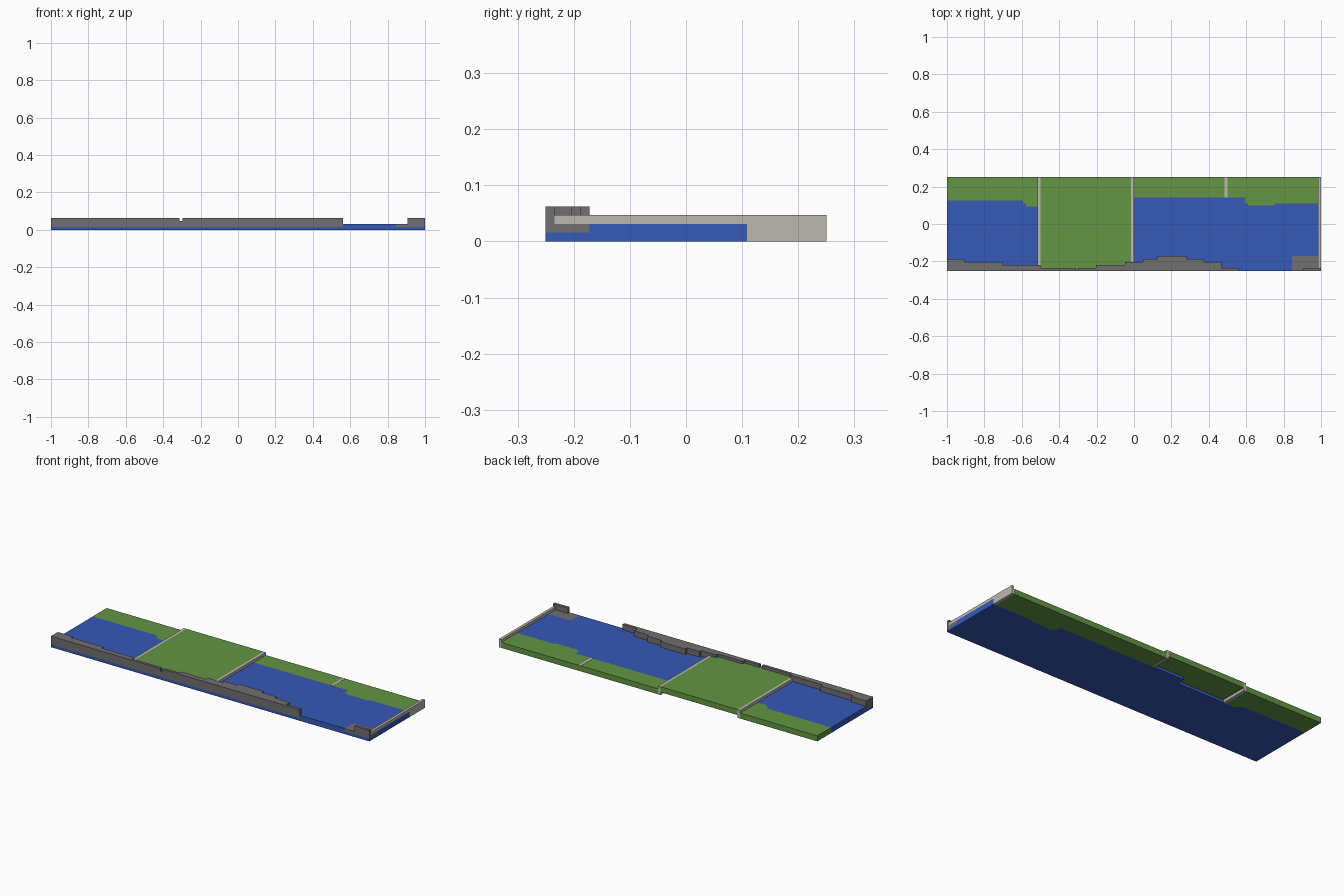
import bpy
import bmesh

if "Cube" in bpy.data.objects:
    bpy.data.objects.remove(bpy.data.objects["Cube"])

U = 1 / 64             # one grid cell
FRONT, BACK = -0.25, 0.25


def material(name, rgb):
    m = bpy.data.materials.new(name)
    m.use_nodes = True
    m.diffuse_color = (*rgb, 1)
    bsdf = m.node_tree.nodes["Principled BSDF"]
    bsdf.inputs["Base Color"].default_value = (*rgb, 1)
    bsdf.inputs["Roughness"].default_value = 0.9
    return m


GRASS = material("grass green", (0.125, 0.30, 0.056))
WATER = material("water blue", (0.036, 0.10, 0.47))
ROCK = material("rock grey", (0.165, 0.158, 0.162))
STONE = material("pale stone", (0.50, 0.48, 0.43))


def prism(name, points, depth, mat):
    """Extrude a closed 3D outline along a vector."""
    outline = [p for i, p in enumerate(points) if p != points[i - 1]]
    bm = bmesh.new()
    face = bm.faces.new([bm.verts.new(p) for p in outline])
    top = bmesh.ops.extrude_face_region(bm, geom=[face])
    verts = [v for v in top["geom"] if isinstance(v, bmesh.types.BMVert)]
    bmesh.ops.translate(bm, verts=verts, vec=depth)
    bmesh.ops.recalc_face_normals(bm, faces=bm.faces)
    mesh = bpy.data.meshes.new(name)
    bm.to_mesh(mesh)
    bm.free()
    mesh.materials.append(mat)
    ob = bpy.data.objects.new(name, mesh)
    bpy.context.collection.objects.link(ob)


def edge(steps, x0, x1):
    """Stepped line from x0 to x1; steps are (end x, y)."""
    pts, x = [], x0
    for end, y in steps:
        if end > x and x < x1:
            pts += [(x, y), (min(end, x1), y)]
            x = min(end, x1)
    return pts


def slab(name, front, back, x0, x1, z0, z1, mat):
    outline = edge(front, x0, x1) + edge(back, x0, x1)[::-1]
    prism(name, [(x, y, z0) for x, y in outline], (0, 0, z1 - z0), mat)


def flat(y):
    return [(1, y)]


# Stepped shoreline of the rock and the two banks between water and grass
rock_edge = [(-0.906, -0.188), (-0.703, -0.203), (-0.5, -0.219), (-0.203, -0.234),
             (-0.047, -0.219), (0.047, -0.203), (0.125, -0.188), (0.281, -0.172),
             (0.375, -0.188), (0.469, -0.203), (0.562, -0.234), (0.844, FRONT), (1, -0.172)]
bank = [(-0.594, 0.125), (-0.578, 0.109), (-0.5, 0.094), (-0.203, 0.094),
        (0, 0.141), (0.594, 0.141), (0.609, 0.109), (0.75, 0.098), (1, 0.109)]

# Water: a continuous bed and two raised pools
slab("water_bed", flat(FRONT), bank, -1, 1, 0, U, WATER)
slab("left_pool", rock_edge, bank, -1, -0.5 - U, U, 2 * U, WATER)
slab("right_pool", rock_edge, bank, 0, 1, U, 2 * U, WATER)

# Grass: low banks at both ends and a raised central field
slab("left_bank", bank, flat(BACK), -1, -0.5 - U, 0, 2 * U, GRASS)
slab("right_bank", bank, flat(BACK), 0, 1 - U, 0, 2 * U, GRASS)
slab("central_field", rock_edge, flat(BACK), -0.5, -U, U, 3 * U, GRASS)

# Rock ridge along the front, with a one-cell notch
notch = -20 * U
slab("ridge_left", flat(FRONT), rock_edge, -1, notch, U, 4 * U, ROCK)
slab("ridge_notch", flat(FRONT), rock_edge, notch, notch + U, U, 3 * U, ROCK)
slab("ridge_right", flat(FRONT), rock_edge, notch + U, 0.562, U, 4 * U, ROCK)
slab("corner_ledge", flat(FRONT), rock_edge, 0.844, 1, U, 2 * U, ROCK)
slab("corner_ridge", flat(FRONT), flat(FRONT + U), 0.906, 1, 2 * U, 4 * U, ROCK)


# Stone walls across the strip, stepped down behind the water bed
def wall(name, x, y_front, y_foot, z_foot):
    profile = [(y_front, 3 * U), (y_front, z_foot), (y_foot, z_foot),
               (y_foot, 0), (BACK, 0), (BACK, 3 * U)]
    prism(name, [(x - U, y, z) for y, z in profile], (U, 0, 0), STONE)


wall("left_wall", -0.5, -0.234, 0.094, U)
wall("middle_wall", 0, -0.203, 0.141, U)
wall("end_wall", 1, -0.234, 0.109, 2 * U)

# Flush stone strip across the right bank
slab("bank_strip", flat(0.141), flat(BACK), 0.5 - U, 0.5, 2 * U - 0.002, 2 * U + 0.001, STONE)
